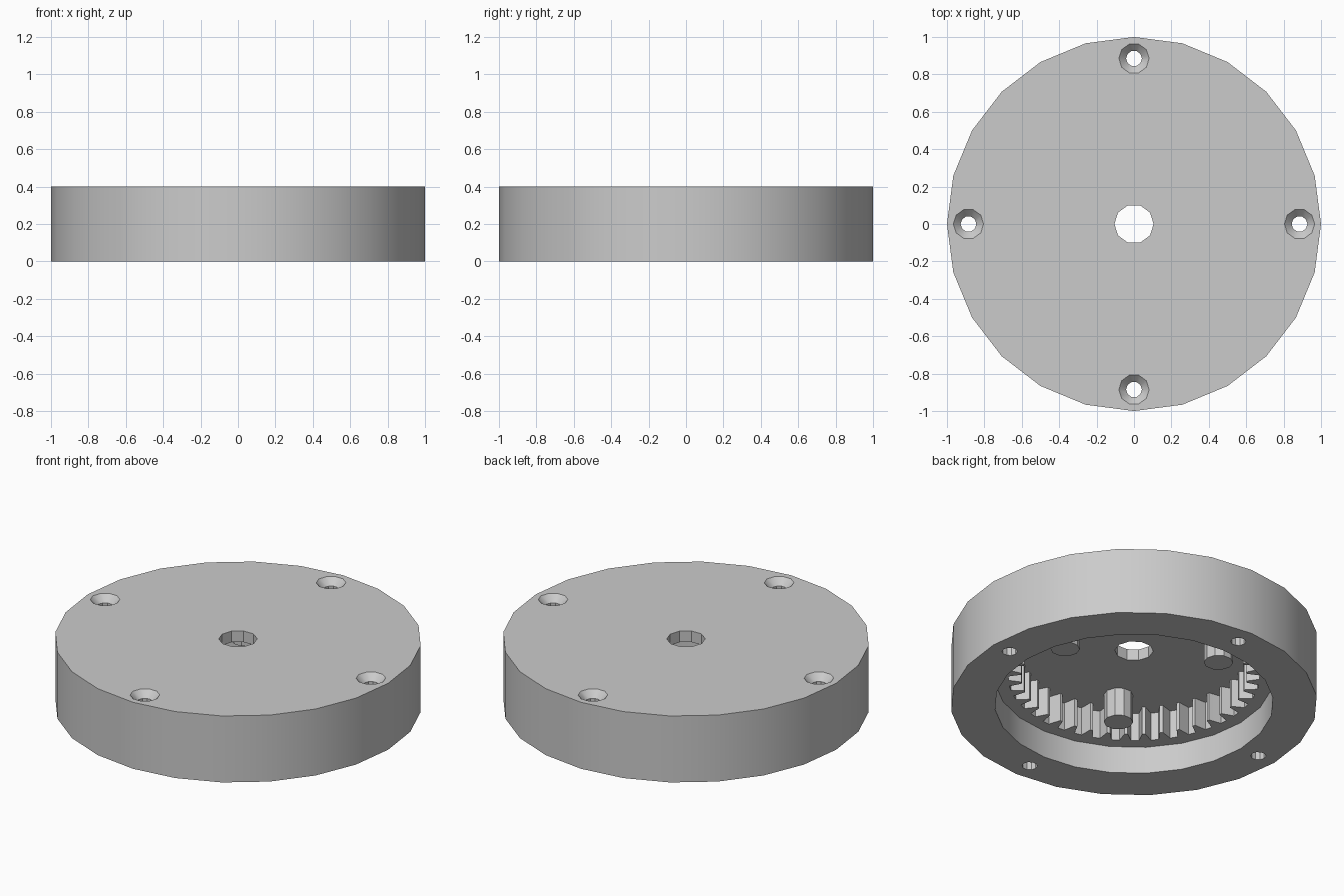
import bpy, bmesh, math
from math import cos, sin, pi, radians

cube = bpy.data.objects.get("Cube")
if cube:
    bpy.data.objects.remove(cube, do_unlink=True)

HEIGHT = 0.40
LEDGE_Z = 0.163      # top of the wide recess, bottom of the gear
PLATE_Z = 0.333      # underside of the cover plate
TEETH = 40
ROOT_R, TIP_R = 0.685, 0.615

grey = bpy.data.materials.new("plain grey")
grey.use_nodes = True
COLOR = (0.6, 0.6, 0.6, 1)
grey.diffuse_color = COLOR
grey.node_tree.nodes["Principled BSDF"].inputs["Base Color"].default_value = COLOR


def circle(r, n, x=0, y=0):
    return [(x + r * cos(2 * pi * i / n), y + r * sin(2 * pi * i / n)) for i in range(n)]


def loft(name, sections):
    """Solid through a stack of (z, outline) sections with equal point counts."""
    bm = bmesh.new()
    rings = [[bm.verts.new((x, y, z)) for x, y in pts] for z, pts in sections]
    n = len(rings[0])
    for low, high in zip(rings, rings[1:]):
        for i in range(n):
            j = (i + 1) % n
            bm.faces.new((low[i], low[j], high[j], high[i]))
    bm.faces.new(rings[0][::-1])
    bm.faces.new(rings[-1])
    mesh = bpy.data.meshes.new(name)
    bm.to_mesh(mesh)
    bm.free()
    mesh.materials.append(grey)
    obj = bpy.data.objects.new(name, mesh)
    bpy.context.collection.objects.link(obj)
    return obj


def cut(target, cutter):
    bpy.context.view_layer.objects.active = target
    mod = target.modifiers.new("cut", 'BOOLEAN')
    mod.operation = 'DIFFERENCE'
    mod.solver = 'EXACT'
    mod.object = cutter
    bpy.ops.object.modifier_apply(modifier=mod.name)
    bpy.data.objects.remove(cutter, do_unlink=True)


def gear_outline():
    # (fraction of pitch, radius): narrow inward tips, wider roots
    shape = [(-0.30, ROOT_R), (-0.20, 0.65), (-0.09, TIP_R),
             (0.09, TIP_R), (0.20, 0.65), (0.30, ROOT_R)]
    pts = []
    for t in range(TEETH):
        for f, r in shape:
            a = 2 * pi * (t + f) / TEETH
            pts.append((r * cos(a), r * sin(a)))
    return pts


# Housing with stepped recess and internal ring gear
housing = loft("ring_gear_housing", [(0, circle(1, 24)), (HEIGHT, circle(1, 24))])
recess = circle(0.76, 24)
cut(housing, loft("recess_cutter", [(-0.1, recess), (LEDGE_Z, recess)]))
teeth = gear_outline()
cut(housing, loft("teeth_cutter", [(0.1, teeth), (PLATE_Z, teeth)]))

# Central shaft hole
shaft = circle(0.105, 10)
cut(housing, loft("shaft_cutter", [(0.2, shaft), (0.5, shaft)]))

# Four countersunk screw holes
for k in range(4):
    x, y = 0.885 * cos(k * pi / 2), 0.885 * sin(k * pi / 2)
    hole, head = circle(0.042, 10, x, y), circle(0.081, 10, x, y)
    cut(housing, loft("screw_cutter", [(-0.1, hole), (HEIGHT - 0.04, hole),
                                       (HEIGHT, head), (HEIGHT + 0.1, head)]))

# Three planet gear pegs under the plate
parts = [housing]
for k in range(3):
    a = 2 * pi * k / 3
    peg = circle(0.08, 10, 0.49 * cos(a), 0.49 * sin(a))
    parts.append(loft(f"planet_peg_{k + 1}", [(LEDGE_Z, peg), (PLATE_Z + 0.01, peg)]))

bpy.ops.object.select_all(action='DESELECT')
for obj in parts:
    obj.select_set(True)
bpy.context.view_layer.objects.active = housing
bpy.ops.object.shade_smooth_by_angle(angle=radians(30))
